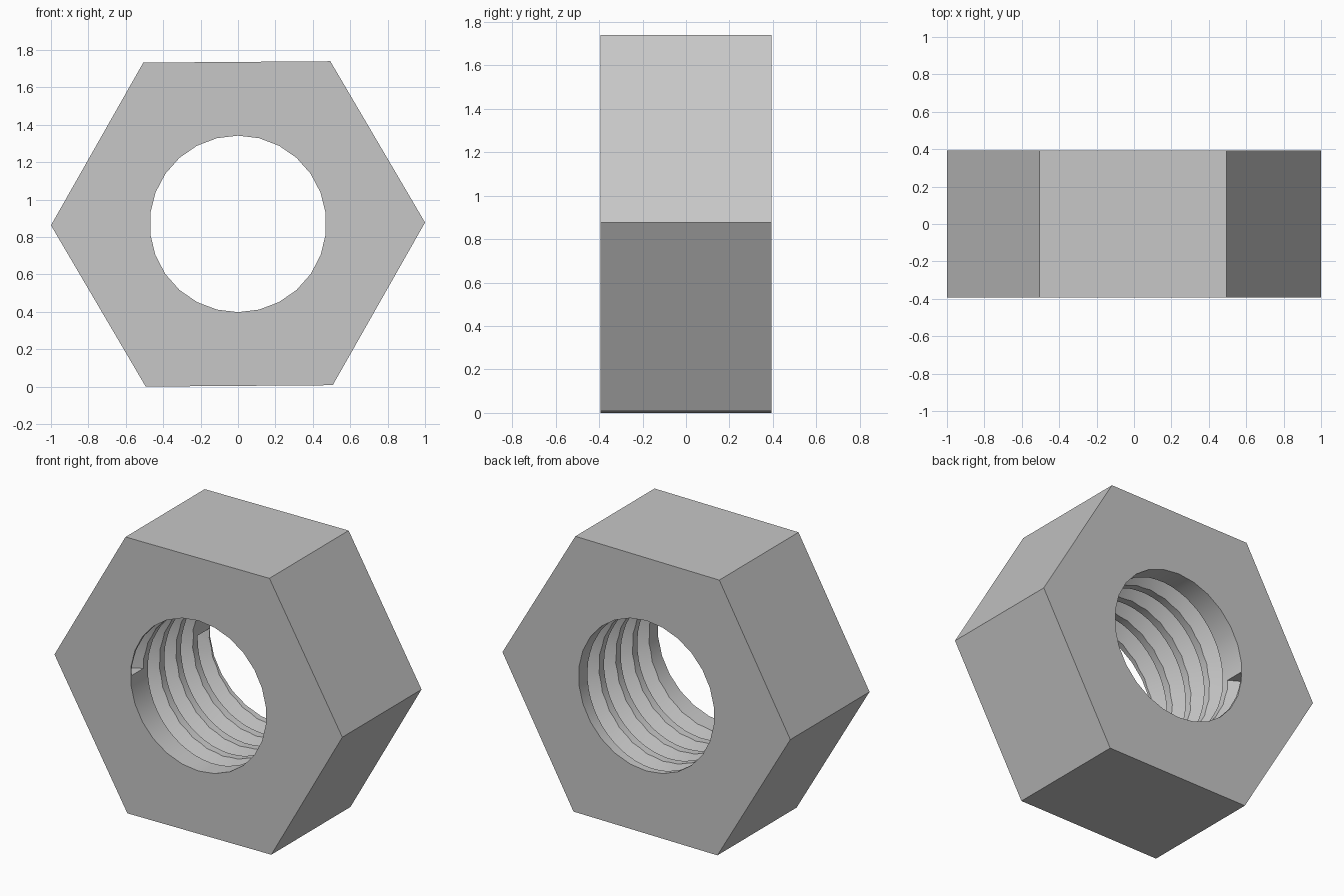
import bpy, bmesh, math
from mathutils import Matrix

cube = bpy.data.objects.get("Cube")
if cube:
    bpy.data.objects.remove(cube, do_unlink=True)

CENTRE_Z = 0.87
HALF_DEPTH = 0.393
BORE = 0.472
SIDES = 26          # segments round the bore and per thread turn
PITCH = 0.165
TURNS = 4
TILT = math.radians(0.43)

steel = bpy.data.materials.new("grey steel")
steel.use_nodes = True
colour = (0.57, 0.57, 0.57, 1)
steel.diffuse_color = colour
steel.node_tree.nodes["Principled BSDF"].inputs["Base Color"].default_value = colour


def add_object(name, bm):
    bmesh.ops.recalc_face_normals(bm, faces=bm.faces)
    mesh = bpy.data.meshes.new(name)
    bm.to_mesh(mesh)
    bm.free()
    mesh.materials.append(steel)
    obj = bpy.data.objects.new(name, mesh)
    bpy.context.collection.objects.link(obj)
    return obj


def prism(name, sides, radius, half_depth, start):
    """Prism lying along y, with its first corner at angle start."""
    bm = bmesh.new()
    rings = []
    for y in (-half_depth, half_depth):
        rings.append([bm.verts.new((radius * math.cos(start + i * math.tau / sides), y,
                                    CENTRE_Z + radius * math.sin(start + i * math.tau / sides)))
                      for i in range(sides)])
    bm.faces.new(rings[0])
    bm.faces.new(rings[1])
    for i in range(sides):
        j = (i + 1) % sides
        bm.faces.new((rings[0][i], rings[0][j], rings[1][j], rings[1][i]))
    return add_object(name, bm)


def thread(name):
    """Closed helical bar with a V-shaped section, (radius, offset along y)."""
    section = [(BORE - 0.02, -0.07), (BORE + 0.085, -0.01),
               (BORE + 0.085, 0.01), (BORE - 0.02, 0.07)]
    bm = bmesh.new()
    rings = []
    steps = SIDES * TURNS
    for k in range(steps + 1):
        a = math.pi - k * math.tau / SIDES
        y = PITCH * (k / SIDES - TURNS / 2)
        rings.append([bm.verts.new((r * math.cos(a), y + dy, CENTRE_Z + r * math.sin(a)))
                      for r, dy in section])
    for a, b in zip(rings, rings[1:]):
        for i in range(4):
            j = (i + 1) % 4
            bm.faces.new((a[i], a[j], b[j], b[i]))
    bm.faces.new(rings[0])
    bm.faces.new(rings[-1])
    return add_object(name, bm)


# Hexagonal body, then the bore and the helical groove cut out of it
nut = prism("hex_nut", 6, 1.0, HALF_DEPTH, TILT)
cutters = [prism("bore_cutter", SIDES, BORE, 0.6, -math.pi / 2), thread("thread_cutter")]
for cutter in cutters:
    cutter.hide_render = True
    mod = nut.modifiers.new(cutter.name, 'BOOLEAN')
    mod.operation = 'DIFFERENCE'
    mod.solver = 'EXACT'
    mod.object = cutter

# Bake the cuts and drop the cutters
bpy.context.view_layer.update()
baked = bpy.data.meshes.new_from_object(nut.evaluated_get(bpy.context.evaluated_depsgraph_get()))
nut.modifiers.clear()
nut.data = baked
for cutter in cutters:
    bpy.data.objects.remove(cutter, do_unlink=True)

# Smooth bore and flanks, sharp corners
bpy.ops.object.select_all(action='DESELECT')
nut.select_set(True)
bpy.context.view_layer.objects.active = nut
bpy.ops.object.shade_smooth_by_angle(angle=math.radians(25))
